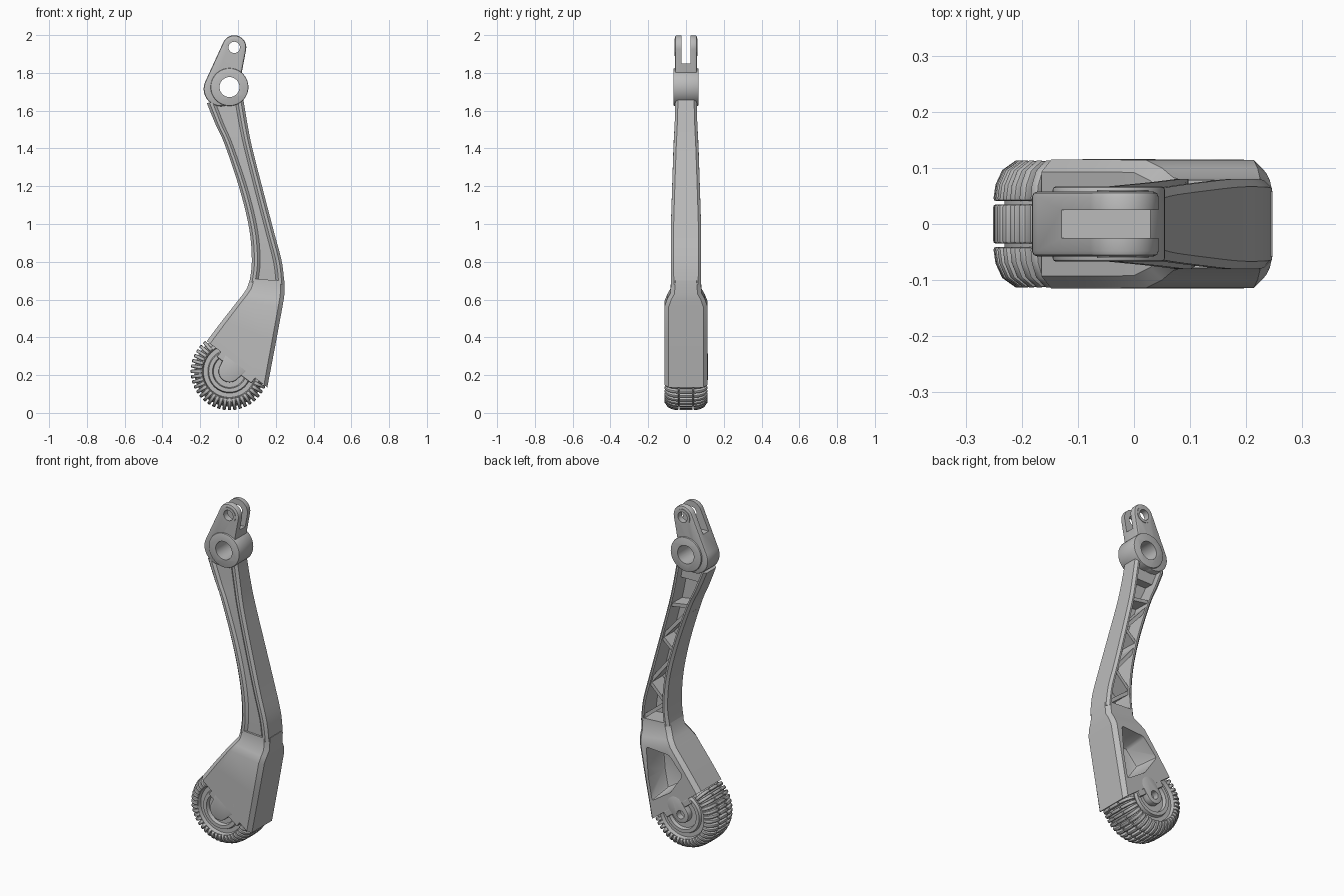
import bpy, bmesh, math
from mathutils import Vector
from mathutils.geometry import convex_hull_2d

if "Cube" in bpy.data.objects:
    bpy.data.objects.remove(bpy.data.objects["Cube"])

GREY = bpy.data.materials.new("cast_grey")
GREY.use_nodes = True
GREY.diffuse_color = (0.5, 0.5, 0.5, 1)
GREY.node_tree.nodes["Principled BSDF"].inputs["Base Color"].default_value = (0.5, 0.5, 0.5, 1)

HUB = Vector((-0.045, 0.22))       # wheel axle, as (x, z)
BOSS = Vector((-0.045, 1.725))     # pivot
EAR = Vector((-0.02, 1.935))       # fork pin
CUT_L, CUT_R = Vector((-0.165, 0.38)), Vector((0.155, 0.135))
ALONG = (CUT_R - CUT_L).normalized()
UP = Vector((-ALONG.y, ALONG.x))


def finish(name, bm, bevel=0.0):
    bmesh.ops.recalc_face_normals(bm, faces=bm.faces)
    mesh = bpy.data.meshes.new(name)
    bm.to_mesh(mesh)
    bm.free()
    mesh.materials.append(GREY)
    obj = bpy.data.objects.new(name, mesh)
    bpy.context.collection.objects.link(obj)
    if bevel:
        mod = obj.modifiers.new("bevel", 'BEVEL')
        mod.width, mod.segments, mod.angle_limit = bevel, 2, math.radians(40)
        apply(obj, mod)
    return obj


def activate(obj):
    bpy.ops.object.select_all(action='DESELECT')
    obj.select_set(True)
    bpy.context.view_layer.objects.active = obj


def apply(obj, mod):
    activate(obj)
    bpy.ops.object.modifier_apply(modifier=mod.name)


def smooth(obj, angle=35):
    activate(obj)
    bpy.ops.object.shade_smooth_by_angle(angle=math.radians(angle))


def skin(bm, rings, caps=True):
    rows = [[bm.verts.new(p) for p in ring] for ring in rings]
    n = len(rows[0])
    for a, b in zip(rows, rows[1:]):
        for i in range(n):
            bm.faces.new((a[i], a[(i + 1) % n], b[(i + 1) % n], b[i]))
    if caps:
        bm.faces.new(rows[0])
        bm.faces.new(rows[-1])


def prism(name, pts, y0, y1, bevel=0.0, taper=1.0):
    # outline in x,z extruded along y; taper shrinks the y0 end
    pts = [Vector(p) for p in pts]
    mid = sum(pts, Vector((0, 0))) / len(pts)
    low = [mid + (p - mid) * taper for p in pts]
    bm = bmesh.new()
    skin(bm, [[(p.x, y, p.y) for p in ring] for ring, y in ((low, y0), (pts, y1))])
    return finish(name, bm, bevel)


def circle(c, r, n=40):
    return [Vector(c) + Vector((math.cos(t), math.sin(t))) * r
            for t in (math.tau * i / n for i in range(n))]


def hull(pts):
    return [pts[i] for i in convex_hull_2d(pts)]


def bar(a, b, w):
    side = (b - a).normalized().orthogonal() * w / 2
    return [a + side, b + side, b - side, a - side]


def cut(obj, cutter):
    cutter.hide_render = True
    mod = obj.modifiers.new("cut", 'BOOLEAN')
    mod.object, mod.solver = cutter, 'EXACT'
    apply(obj, mod)
    bpy.data.objects.remove(cutter)


def spline(rows, steps):
    # Catmull-Rom through rows of numbers
    out = []
    for i in range(len(rows) - 1):
        p = [rows[max(0, min(len(rows) - 1, i + k))] for k in (-1, 0, 1, 2)]
        for s in range(steps):
            t = s / steps
            out.append([b + (c - a) * t / 2 + (a - 2.5 * b + 2 * c - d / 2) * t * t
                        + (1.5 * (b - c) + (d - a) / 2) * t ** 3 for a, b, c, d in zip(*p)])
    return out + [rows[-1]]


def section(row, groove, floor, rim=0.024, c=0.014):
    # channel section: shallow groove in front, deep pocket behind
    lx, lz, rx, rz, h = row
    left, right = Vector((lx, lz)), Vector((rx, rz))
    w = (right - left).length
    f = h if floor is None else floor
    half = [(0, -h + c), (c, -h), (rim + 0.006, -h), (rim + 0.02, -h + groove)]
    back = [(rim + 0.004, f), (rim, h), (c, h), (0, h - c)]
    uv = half + [(w - u, v) for u, v in half[::-1]]
    uv += [(w - u, v) for u, v in back[::-1]] + back
    pts = [(left.lerp(right, u / w), v) for u, v in uv]
    return [(p.x, v, p.y) for p, v in pts]


# Arm: curved channel beam, rows are left x,z  right x,z  half depth
ARM = spline([(-0.165, 1.64, 0.025, 1.68, 0.056), (-0.12, 1.53, 0.05, 1.53, 0.06),
              (-0.07, 1.42, 0.076, 1.4, 0.066), (0.01, 1.18, 0.135, 1.17, 0.074),
              (0.06, 0.97, 0.19, 0.96, 0.08), (0.073, 0.8, 0.232, 0.8, 0.08),
              (0.06, 0.69, 0.246, 0.68, 0.078)], 6)
bm = bmesh.new()
skin(bm, [section(r, 0.012, -0.03) for r in ARM])
smooth(finish("arm", bm), 30)


def edge_point(side, z):
    row = min(ARM, key=lambda r: abs(r[2 * side + 1] - z))
    inset = 0.012 if side == 0 else -0.012
    return Vector((row[2 * side] + inset, z)), row[4]


# Truss ribs inside the back channel: heights at left and right walls
for i, (zl, zr) in enumerate([(1.42, 1.4), (1.38, 1.2), (1.13, 1.2),
                              (1.1, 0.92), (0.82, 0.92), (0.82, 0.7)]):
    (a, h), (b, k) = edge_point(0, zl), edge_point(1, zr)
    prism(f"truss_rib_{i + 1}", bar(a, b, 0.02), -0.035, min(h, k) - 0.012)

# Fairing at the top of the channel, under the pivot
prism("channel_top_web", [(-0.15, 1.64), (0.01, 1.65), (0.03, 1.56), (-0.12, 1.56)], -0.04, 0.02)

# Housing over the wheel
HOUSE = [(0.064, 0.71, 0.247, 0.7, 0.078), (0.048, 0.66, 0.246, 0.63, 0.083),
         (0.028, 0.63, 0.242, 0.6, 0.1), (0.0, 0.595, 0.235, 0.56, 0.114),
         (-0.09, 0.48, 0.2, 0.37, 0.115), (*CUT_L, *CUT_R, 0.115)]
bm = bmesh.new()
skin(bm, [section(r, 0, None, 0.04, 0.022) for r in HOUSE])
housing = finish("wheel_housing", bm)
pocket = [(0.18, 0.56), (0.03, 0.55), (-0.06, 0.45), (0.02, 0.33), (0.14, 0.25), (0.165, 0.38)]
cut(housing, prism("pocket_cutter", pocket, -0.02, 0.13, 0.012, 0.82))
smooth(housing, 30)

# Head: forked lever with pin holes
head = prism("fork_head", hull(circle(EAR, 0.064) + circle((-0.09, 1.715), 0.092)),
             -0.058, 0.058, 0.01)
slot = [(-0.3, 1.85), (0.2, 1.85), (0.2, 2.1), (-0.3, 2.1)]
cut(head, prism("slot_cutter", slot, -0.025, 0.025))
cut(head, prism("pin_cutter", circle(EAR, 0.03), -0.2, 0.2))
cut(head, prism("pivot_cutter", circle(BOSS, 0.053), -0.2, 0.2))
smooth(head)

# Pivot boss
boss = prism("pivot_boss", circle(BOSS, 0.1, 56), -0.067, 0.067, 0.006)
cut(boss, prism("pivot_cutter", circle(BOSS, 0.053), -0.2, 0.2))
smooth(boss)

# Pin collars on the fork ears
for side, name in ((-1, "front"), (1, "back")):
    collar = prism(f"{name}_pin_collar", circle(EAR, 0.046), side * 0.05, side * 0.061)
    cut(collar, prism("pin_cutter", circle(EAR, 0.03), -0.2, 0.2))
    smooth(collar)

# Wheel carcass: turned profile (radius, y), trimmed under the housing
half = [(0.001, 0.08), (0.085, 0.08), (0.09, 0.1), (0.11, 0.1), (0.115, 0.083),
        (0.138, 0.083), (0.143, 0.104), (0.162, 0.102), (0.18, 0.08), (0.186, 0.05)]
profile = half + [(r, -y) for r, y in half[::-1]]
bm = bmesh.new()
skin(bm, [[(HUB.x + r * math.cos(t), y, HUB.y + r * math.sin(t)) for t in
           (math.tau * i / 72 for i in range(72))] for r, y in profile])
cutplane = bmesh.ops.bisect_plane(
    bm, geom=bm.verts[:] + bm.edges[:] + bm.faces[:], plane_co=(CUT_L.x, 0, CUT_L.y),
    plane_no=(UP.x, 0, UP.y), clear_outer=True)
smooth(finish("wheel", bm), 30)

# Tread lugs: shoulder rows on both sides and a centre row
shoulder = [(0.142, 0.095), (0.146, 0.112), (0.166, 0.113), (0.19, 0.096),
            (0.202, 0.07), (0.206, 0.041), (0.175, 0.041)]
centre = [(0.175, -0.035), (0.206, -0.035), (0.206, 0.035), (0.175, 0.035)]
rows = [shoulder, [(r, -y) for r, y in shoulder], centre]
bm = bmesh.new()
COUNT = 44
for i in range(COUNT):
    t = math.tau * i / COUNT
    out = Vector((math.cos(t), math.sin(t)))
    tan = out.orthogonal()
    if out.dot(UP) * 0.19 > 0.045:
        continue
    for outline in rows:
        ring = [[(*(HUB + out * r + tan * s), y) for r, y in outline] for s in (-0.009, 0.009)]
        skin(bm, [[(x, y, z) for x, z, y in side] for side in ring])
smooth(finish("tread_lugs", bm, 0.005), 40)

# Axle mounts: solid cap in front, drilled eyelet behind
drop = HUB + UP * 0.06
smooth(prism("front_axle_cap", hull(circle(HUB, 0.058) + circle(drop, 0.07)), -0.115, -0.06, 0.006))
prism("front_mount_tab", bar(HUB + UP * 0.04 - ALONG * 0.1, HUB + UP * 0.04 + ALONG * 0.13, 0.04),
      -0.113, -0.07, 0.005)
eyelet = prism("back_axle_eyelet", hull(circle(HUB, 0.05) + circle(drop, 0.05)), 0.06, 0.116, 0.005)
cut(eyelet, prism("bolt_cutter", circle(HUB, 0.024), 0.08, 0.2))
smooth(eyelet)
prism("back_mount_tab", bar(HUB + UP * 0.04 - ALONG * 0.1, HUB + UP * 0.04 + ALONG * 0.1, 0.035),
      0.06, 0.112, 0.005)
